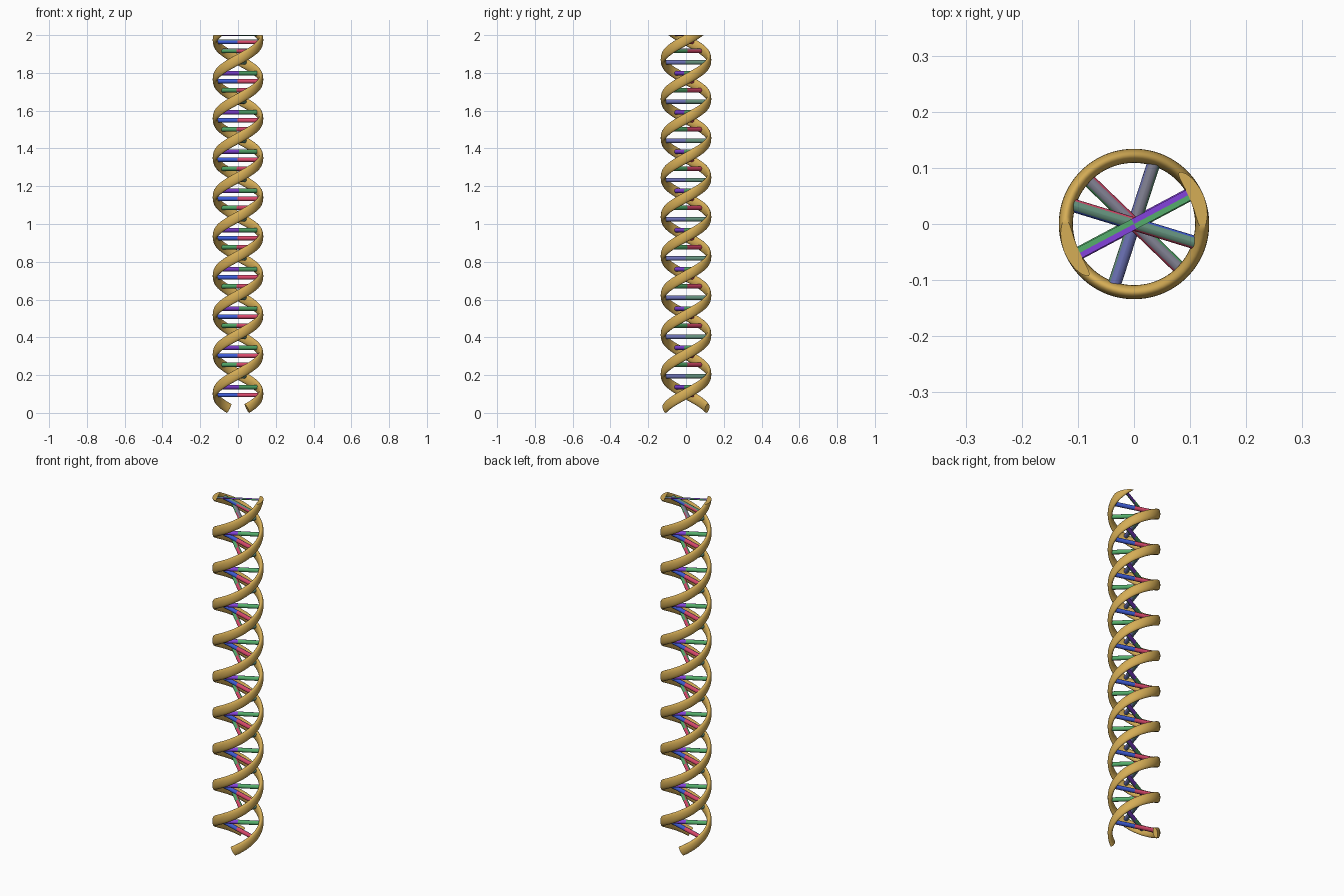
import bpy, bmesh, math
from mathutils import Vector, Matrix

if "Cube" in bpy.data.objects:
    bpy.data.objects.remove(bpy.data.objects["Cube"])

HALF = 0.2081                      # height of half a turn
RATE = math.pi / HALF              # twist per unit of height
TOP_ANGLE = math.radians(22.5)     # strand direction at z = 2
R = 0.1215                         # strand centre radius
RAD, TALL = 0.0125, 0.0270         # half sizes of the oval strand section


def material(name, rgb):
    lin = [((c / 255 + 0.055) / 1.055) ** 2.4 for c in rgb]
    m = bpy.data.materials.new(name)
    m.diffuse_color = (*lin, 1)
    m.use_nodes = True
    m.node_tree.nodes["Principled BSDF"].inputs["Base Color"].default_value = m.diffuse_color
    return m


GOLD = material("gold", (213, 173, 86))
COLOURS = {n: material(n, c) for n, c in {
    "blue": (62, 92, 215), "red": (218, 72, 108),
    "purple": (132, 66, 220), "green": (85, 174, 108),
    "slate": (106, 112, 178), "grey green": (98, 142, 122),
    "grey": (128, 128, 145)}.items()}


def cut_top(bm):
    # flat cut at z = 2, closed with a cap
    bmesh.ops.bisect_plane(bm, geom=bm.verts[:] + bm.edges[:] + bm.faces[:],
                           plane_co=(0, 0, 2), plane_no=(0, 0, 1), clear_outer=True)
    rim = [e for e in bm.edges if e.is_boundary]
    if rim:
        bmesh.ops.holes_fill(bm, edges=rim, sides=0)


def finish(bm, name, mats):
    me = bpy.data.meshes.new(name)
    bm.to_mesh(me)
    bm.free()
    for m in mats:
        me.materials.append(m)
    ob = bpy.data.objects.new(name, me)
    bpy.context.collection.objects.link(ob)
    bpy.ops.object.select_all(action='DESELECT')
    ob.select_set(True)
    bpy.context.view_layer.objects.active = ob
    bpy.ops.object.shade_smooth_by_angle(angle=math.radians(40))


def strand(name, offset):
    # oval section swept along a right-handed helix
    bm = bmesh.new()
    z0, z1, n, sides = 0.0237, 2.06, 330, 20
    rings = []
    for i in range(n + 1):
        z = z0 + (z1 - z0) * i / n
        a = TOP_ANGLE + offset + (z - 2) * RATE
        out = Vector((math.cos(a), math.sin(a), 0))
        tan = Vector((-math.sin(a) * R, math.cos(a) * R, 1 / RATE)).normalized()
        up = out.cross(tan)
        c = out * R + Vector((0, 0, z))
        rings.append([bm.verts.new(c + out * RAD * math.cos(t) + up * TALL * math.sin(t))
                      for t in (2 * math.pi * k / sides for k in range(sides))])
    for p, q in zip(rings, rings[1:]):
        for k in range(sides):
            j = (k + 1) % sides
            bm.faces.new((p[k], p[j], q[j], q[k]))
    bm.faces.new(rings[0])
    bm.faces.new(rings[-1])
    cut_top(bm)
    bmesh.ops.recalc_face_normals(bm, faces=bm.faces[:])
    finish(bm, name, [GOLD])


def rung(name, z, degrees, pair, tops=None):
    # round bar in two halves; colours swap between its two long sides
    bm = bmesh.new()
    sides, r, half = 16, 0.0118, 0.117
    place = Matrix.Translation((0, 0, z)) @ Matrix.Rotation(math.radians(degrees), 4, 'Z')
    bmesh.ops.create_cone(bm, cap_ends=True, segments=sides, radius1=r, radius2=r,
                          depth=2 * half, matrix=place @ Matrix.Rotation(math.pi / 2, 4, 'Y'))
    cut_top(bm)
    bmesh.ops.recalc_face_normals(bm, faces=bm.faces[:])
    bm.transform(place.inverted())
    for axis in ((1, 0, 0), (0, 1, 0)):
        bmesh.ops.bisect_plane(bm, geom=bm.verts[:] + bm.edges[:] + bm.faces[:],
                               plane_co=(0, 0, 0), plane_no=axis)
    for f in bm.faces:
        c = f.calc_center_median()
        f.material_index = 0 if c.x * c.y > 0 else 1
        if tops and f.normal.z > 0.6:
            f.material_index = 2 if c.x < 0 else 3
    bm.transform(place)
    finish(bm, name, [COLOURS[c] for c in list(pair) + list(tops or [])])


strand("strand_a", 0)
strand("strand_b", math.pi)

# four rungs per half turn: height, direction, colours, upper side of the top one
KINDS = [(2.006, 28, ("purple", "green"), None),
         (1.964, -17, ("blue", "red"), ("grey green", "grey green")),
         (1.916, -44, ("green", "red"), ("grey", "grey")),
         (1.856, -108, ("slate", "grey green"), ("grey", "slate"))]
for i in range(38):
    z, ang, pair, tops = KINDS[i % 4]
    rung("rung_%02d" % (i + 1), z - 0.2077 * (i // 4), ang, pair, tops if i < 4 else None)
